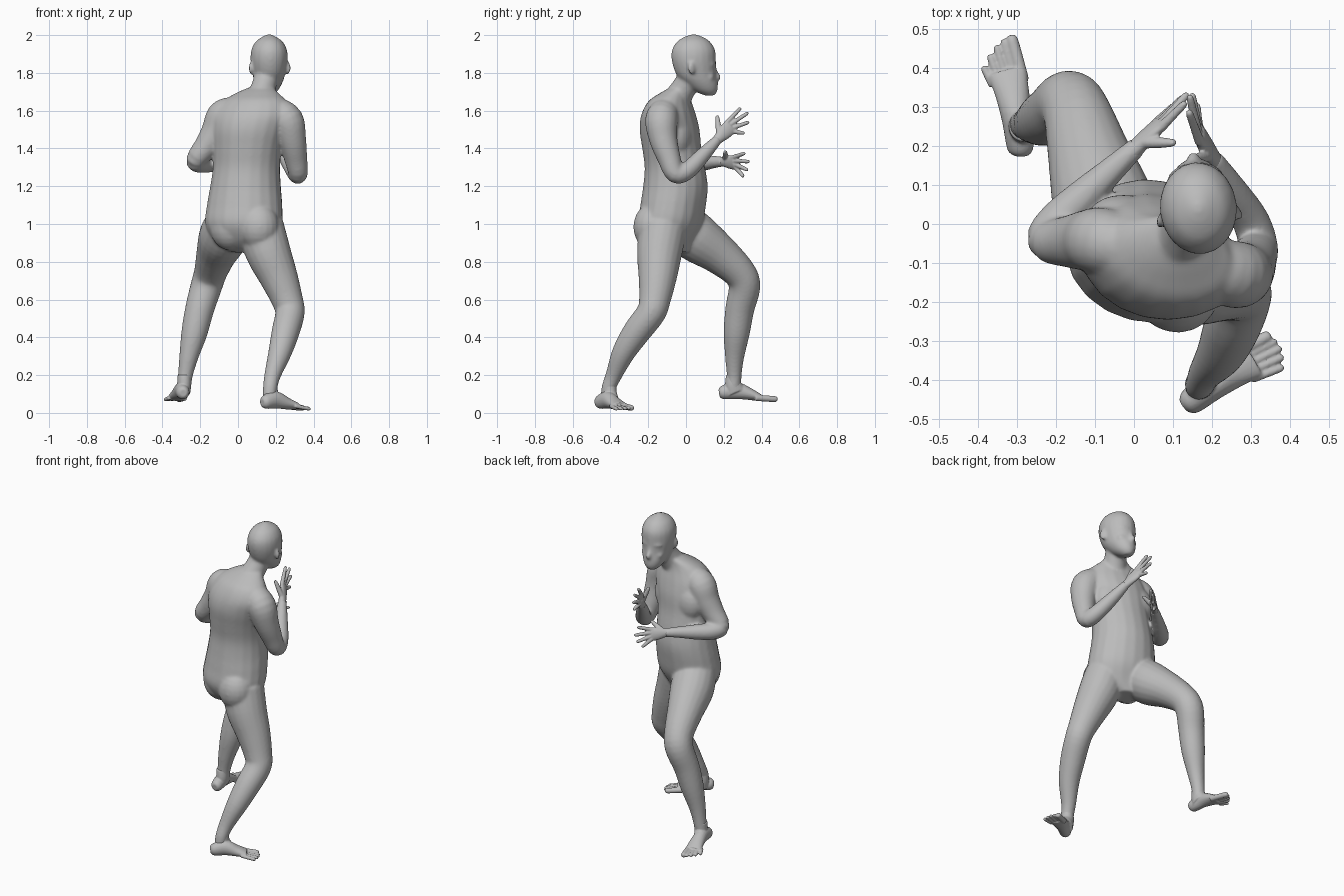
import bpy, bmesh, math
from mathutils import Vector, Matrix

default_cube = bpy.data.objects.get("Cube")
if default_cube:
    bpy.data.objects.remove(default_cube, do_unlink=True)

skin = bpy.data.materials.new("plain grey skin")
skin.use_nodes = True
GREY = (0.5, 0.5, 0.5, 1)
skin.diffuse_color = GREY
skin.node_tree.nodes["Principled BSDF"].inputs["Base Color"].default_value = GREY

SIDES = 20
UP = Vector((0, 0, 1))


def catmull(p0, p1, p2, p3, t):
    return [0.5 * (2 * b + (c - a) * t + (2 * a - 5 * b + 4 * c - d) * t * t
                   + (3 * b - a - 3 * c + d) * t ** 3)
            for a, b, c, d in zip(p0, p1, p2, p3)]


def loft(bm, rings, side=(1, 0, 0), level=False, steps=4):
    """Closed tube through rings of (x, y, z, radius along side, other radius)."""
    rings = [tuple(r) if len(r) == 5 else tuple(r) + (r[3],) for r in rings]
    ext = [rings[0]] + rings + [rings[-1]]
    fine = [catmull(*ext[i:i + 4], k / steps)
            for i in range(len(rings) - 1) for k in range(steps)] + [rings[-1]]
    centres = [Vector(r[:3]) for r in fine]
    loops = []
    for i, r in enumerate(fine):
        ahead = centres[min(i + 1, len(fine) - 1)] - centres[max(i - 1, 0)]
        axis = UP if level else ahead.normalized()
        u = Vector(side)
        u = (u - axis * u.dot(axis)).normalized()
        v = axis.cross(u)
        angles = [math.tau * k / SIDES for k in range(SIDES)]
        loops.append([bm.verts.new(centres[i] + u * math.cos(a) * r[3] + v * math.sin(a) * r[4])
                      for a in angles])
    for a, b in zip(loops, loops[1:]):
        for k in range(SIDES):
            n = (k + 1) % SIDES
            bm.faces.new((a[k], a[n], b[n], b[k]))
    bm.faces.new(loops[0][::-1])
    bm.faces.new(loops[-1])


def blob(bm, centre, radii, yaw=0.0):
    matrix = (Matrix.Translation(centre) @ Matrix.Rotation(yaw, 4, "Z")
              @ Matrix.Diagonal((*radii, 1)))
    bmesh.ops.create_uvsphere(bm, u_segments=SIDES, v_segments=12, radius=1, matrix=matrix)


def finish(bm, name, voxel, passes):
    """Fuse the overlapping shells into one smooth skin."""
    mesh = bpy.data.meshes.new(name)
    bmesh.ops.recalc_face_normals(bm, faces=bm.faces)
    bm.to_mesh(mesh)
    bm.free()
    mesh.materials.append(skin)
    obj = bpy.data.objects.new(name, mesh)
    bpy.context.collection.objects.link(obj)
    fuse = obj.modifiers.new("fuse", "REMESH")
    fuse.mode = "VOXEL"
    fuse.voxel_size = voxel
    fuse.use_smooth_shade = True
    relax = obj.modifiers.new("relax", "SMOOTH")
    relax.factor = 0.5
    relax.iterations = passes


body = bmesh.new()

# Torso, turned a little about the vertical
YAW = -0.24
turned = (math.cos(YAW), math.sin(YAW), 0)
loft(body, [
    (.02, -.06, .85, .06, .07), (.03, -.085, .91, .16, .12), (.03, -.083, 1, .206, .167),
    (.035, -.068, 1.1, .202, .172), (.04, -.056, 1.2, .189, .17), (.045, -.059, 1.3, .18, .159),
    (.05, -.075, 1.4, .185, .155), (.06, -.087, 1.5, .2, .156), (.075, -.092, 1.58, .205, .14),
    (.09, -.085, 1.65, .17, .11), (.1, -.06, 1.69, .12, .08), (.12, -.03, 1.72, .07, .06),
], turned, level=True)


def on_torso(x, y, z):
    return Matrix.Translation((.05, -.08, 0)) @ Matrix.Rotation(YAW, 4, "Z") @ Vector((x, y, z))


# Chest and buttocks
for s in (-1, 1):
    blob(body, on_torso(s * .073, .062, 1.46), (.115, .075, .12), YAW)
    blob(body, on_torso(s * .08, -.065 - s * .012, .985), (.11, .105, .125), YAW)

# Neck
loft(body, [(.1, -.07, 1.62, .085), (.125, -.03, 1.69, .07), (.145, .01, 1.76, .064),
            (.16, .03, 1.84, .064)])

# Head, looking slightly across the body
LOOK = 0.1
head = Matrix.Translation((.165, .04, 0)) @ Matrix.Rotation(LOOK, 4, "Z")
profile = [(.085, 1.68, .025, .025), (.065, 1.705, .052, .062), (.04, 1.745, .073, .09),
           (.015, 1.79, .086, .106), (.002, 1.86, .098, .117), (0, 1.92, .095, .115),
           (0, 1.965, .072, .088), (0, 1.99, .038, .05), (0, 2.003, .012, .014)]
loft(body, [(*(head @ Vector((0, y, z))), a, b) for y, z, a, b in profile],
     (math.cos(LOOK), math.sin(LOOK), 0), level=True)


def feature(x, y, z, radii, yaw=0.0):
    blob(body, head @ Vector((x, y, z)), radii, LOOK + yaw)


# Face: nose, lips, chin, brows, cheeks and ears
loft(body, [(*(head @ Vector((0, y, z))), r) for y, z, r in
            ((.106, 1.84, .012), (.118, 1.8, .013), (.13, 1.777, .017), (.113, 1.762, .015))])
feature(0, .113, 1.73, (.026, .014, .012))
feature(0, .1, 1.7, (.028, .024, .02))
for s in (-1, 1):
    feature(s * .036, .095, 1.845, (.036, .018, .013), -s * .4)
    feature(s * .043, .082, 1.778, (.03, .025, .026), -s * .4)
    feature(s * .098, -.02, 1.825, (.011, .022, .036), s * .4)

# Arms: one held level, one raised
loft(body, [(-.03, -.06, 1.6, .075), (-.08, -.045, 1.57, .087), (-.115, -.042, 1.49, .08),
            (-.167, -.045, 1.41, .067), (-.222, -.04, 1.34, .055), (-.195, .007, 1.322, .052),
            (-.13, .07, 1.322, .046), (-.05, .145, 1.328, .034), (.01, .2, 1.33, .026)], UP)
loft(body, [(.2, -.11, 1.6, .075), (.26, -.13, 1.55, .087), (.286, -.12, 1.45, .075),
            (.305, -.09, 1.35, .062), (.318, -.055, 1.265, .051), (.298, .01, 1.285, .048),
            (.248, .09, 1.365, .04), (.2, .17, 1.45, .026)])

# Legs: one stepping forward, one trailing
loft(body, [(-.05, -.03, 1, .125), (-.08, .055, .927, .13), (-.115, .175, .84, .107),
            (-.145, .28, .745, .088), (-.168, .31, .67, .084), (-.203, .285, .55, .077),
            (-.232, .268, .42, .069), (-.262, .257, .29, .05), (-.28, .255, .19, .039),
            (-.29, .25, .11, .04)])
loft(body, [(.12, -.12, .98, .125), (.16, -.14, .85, .12), (.215, -.15, .72, .102),
            (.26, -.165, .6, .084), (.275, -.185, .53, .078), (.252, -.26, .43, .074),
            (.222, -.33, .32, .062), (.183, -.382, .2, .044), (.17, -.41, .13, .038),
            (.165, -.415, .07, .036)])
finish(body, "body", .0075, 12)


def hand(name, wrist, knuckles, side, tips, thumb):
    """Flat palm with four fingers spread along side, and a thumb."""
    bm = bmesh.new()
    wrist, knuckles, side = Vector(wrist), Vector(knuckles), Vector(side).normalized()
    middle = wrist.lerp(knuckles, .5)
    loft(bm, [(*wrist.lerp(knuckles, -.4), .024, .024), (*wrist, .027, .022),
              (*middle, .037, .02), (*knuckles, .041, .016)], side)
    for k, tip in enumerate(tips):
        root = knuckles + side * (.03 - .02 * k)
        tip = Vector(tip)
        loft(bm, [(*root.lerp(tip, -.15), .013), (*root.lerp(tip, .5), .011),
                  (*root.lerp(tip, .9), .0095), (*tip, .005)], side)
    thumb, root = Vector(thumb), wrist.lerp(knuckles, .2) + side * .015
    loft(bm, [(*root, .016), (*root.lerp(thumb, .5), .014),
              (*root.lerp(thumb, .9), .01), (*thumb, .005)], knuckles - wrist)
    finish(bm, name, .0045, 2)


hand("right_hand", (.01, .2, 1.33), (.07, .26, 1.325), (.2, -.2, 1),
     [(.133, .312, 1.375), (.138, .335, 1.33), (.128, .327, 1.285), (.105, .305, 1.25)],
     (.107, .208, 1.385))
hand("left_hand", (.2, .17, 1.45), (.165, .235, 1.515), (0, -.5, .85),
     [(.14, .29, 1.615), (.142, .33, 1.59), (.148, .335, 1.54), (.16, .31, 1.48)],
     (.15, .165, 1.575))


def foot(name, rings, ankle, big, little):
    """Sole and instep below the ankle, with toes from the big one to the little one."""
    bm = bmesh.new()
    big, little, ankle = Vector(big), Vector(little), Vector(ankle)
    ahead = Vector(rings[-1][:3]) - Vector(rings[0][:3])
    ahead.z = 0
    ahead.normalize()
    side = UP.cross(ahead)
    side *= 1 if side.dot(big - little) > 0 else -1
    loft(bm, rings, side)
    loft(bm, [(*ankle, .036, .038), (*(ankle - UP * .05), .037, .044),
              (*(ankle + ahead * .015 - UP * .09), .034, .055)], side)
    ball = Vector(rings[-1][:3])
    for k in range(5):
        tip = big.lerp(little, k / 4) + ahead * .014 * math.sin(math.pi * k / 4)
        root = ball + side * (.037 - .0195 * k) - ahead * .03
        r = .0165 if k == 0 else .0105
        loft(bm, [(*root, r), (*root.lerp(tip, .6), r), (*root.lerp(tip, .92), r * .9),
                  (*tip, r * .4)], side)
    finish(bm, name, .0042, 3)


foot("right_foot", [
    (-.29, .175, .105, .018, .02), (-.291, .195, .108, .034, .036),
    (-.3, .265, .118, .038, .045), (-.312, .335, .1, .044, .032),
    (-.326, .39, .08, .05, .019)], (-.285, .25, .2), (-.316, .484, .072), (-.386, .405, .07))
foot("left_foot", [
    (.128, -.468, .055, .018, .02), (.145, -.455, .058, .034, .037),
    (.2, -.415, .068, .038, .045), (.255, -.377, .05, .044, .032),
    (.303, -.347, .036, .05, .02)], (.172, -.405, .15), (.35, -.284, .025), (.384, -.366, .02))
